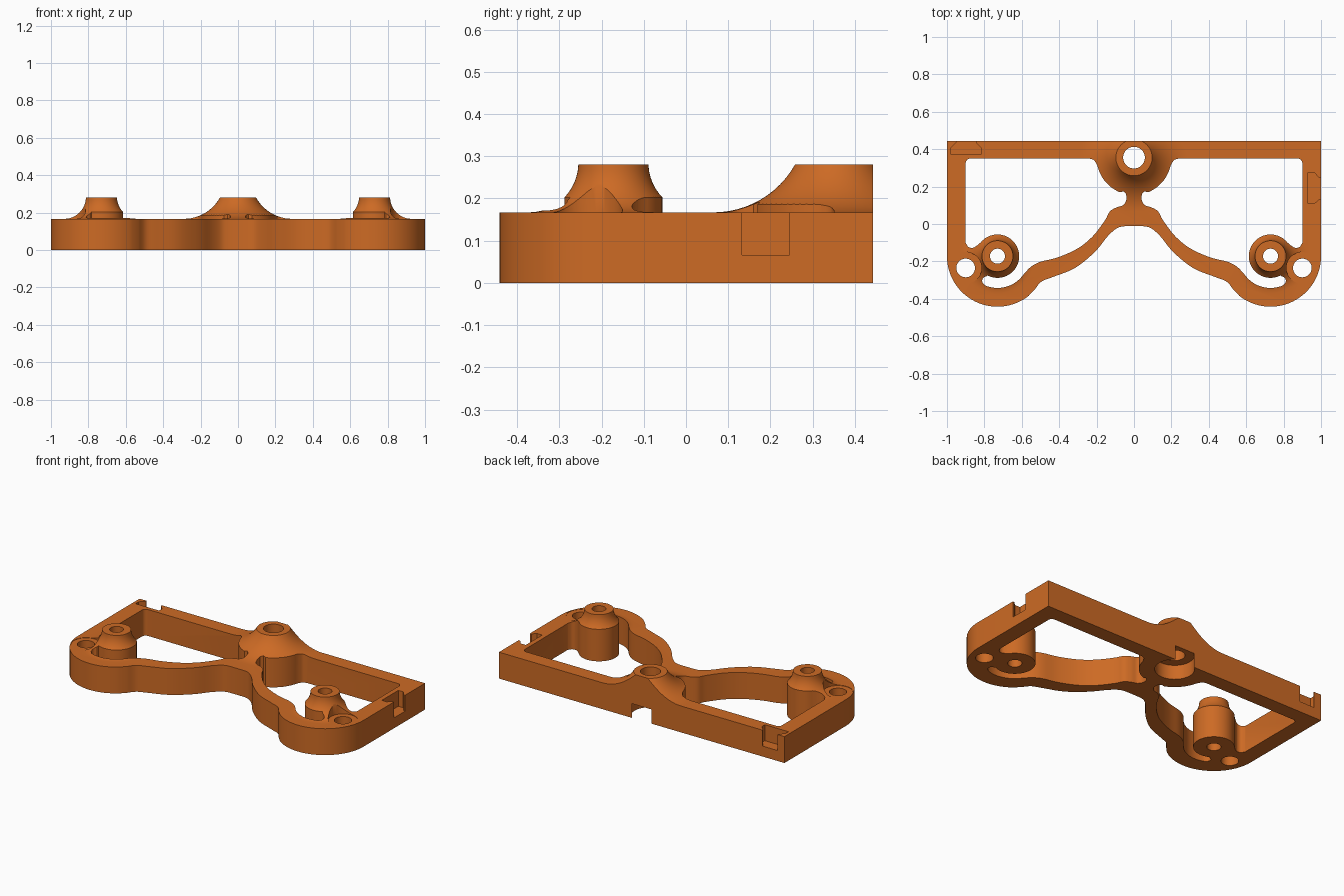
import bpy, bmesh, math
from mathutils import Vector

if "Cube" in bpy.data.objects:
    bpy.data.objects.remove(bpy.data.objects["Cube"])

orange = bpy.data.materials.new("orange_plastic")
orange.diffuse_color = (0.61, 0.145, 0.018, 1)
orange.use_nodes = True
orange.node_tree.nodes["Principled BSDF"].inputs["Base Color"].default_value = orange.diffuse_color

TOP, PEAK = 0.167, 0.28          # frame height, boss height
CX, CY = 0.73, -0.172            # corner boss centre
BY = 0.355                       # middle boss y
SX, SY = 0.9, -0.235             # screw hole centre


def finish(name, bm):
    bmesh.ops.recalc_face_normals(bm, faces=bm.faces)
    me = bpy.data.meshes.new(name)
    bm.to_mesh(me)
    bm.free()
    me.materials.append(orange)
    ob = bpy.data.objects.new(name, me)
    bpy.context.collection.objects.link(ob)
    return ob


def prism(name, pts, z0, z1):
    bm = bmesh.new()
    lo = [bm.verts.new((x, y, z0)) for x, y in pts]
    hi = [bm.verts.new((x, y, z1)) for x, y in pts]
    bm.faces.new(lo)
    bm.faces.new(hi)
    n = len(pts)
    for i in range(n):
        j = (i + 1) % n
        bm.faces.new((lo[i], lo[j], hi[j], hi[i]))
    return finish(name, bm)


def arc(cx, cy, r, a0, a1, n=24):
    return [(cx + r * math.cos(math.radians(a0 + (a1 - a0) * i / n)),
             cy + r * math.sin(math.radians(a0 + (a1 - a0) * i / n))) for i in range(n + 1)]


def disc(name, x, y, r, z0, z1):
    return prism(name, arc(x, y, r, 0, 360, 48)[:-1], z0, z1)


def smooth(pts, n=5):
    """Curve through all the given points."""
    p = [Vector(q) for q in [pts[0]] + pts + [pts[-1]]]
    out = []
    for i in range(1, len(p) - 2):
        a, b, c, d = p[i - 1:i + 3]
        for k in range(n):
            t = k / n
            v = 0.5 * (2 * b + (c - a) * t + (2 * a - 5 * b + 4 * c - d) * t * t
                       + (3 * b - a - 3 * c + d) * t ** 3)
            out.append((v.x, v.y))
    return out + [tuple(pts[-1])]


def flare(name, cx, cy, r_top, r_foot, seg=72, n=12):
    """Boss with a concave circular skirt that meets the frame tangentially."""
    h, run = PEAK - TOP, r_foot - r_top
    R = (run * run + h * h) / (2 * h)
    a_end = math.asin(min(1, run / R))
    prof = [(r_foot - R * math.sin(a_end * i / n), TOP + R - R * math.cos(a_end * i / n))
            for i in range(n + 1)]
    prof[-1] = (r_top, PEAK)
    prof.insert(0, (r_foot, 0.1))
    bm = bmesh.new()
    rings = [[bm.verts.new((cx + r * math.cos(2 * math.pi * k / seg),
                            cy + r * math.sin(2 * math.pi * k / seg), z)) for k in range(seg)]
             for r, z in prof]
    for a, b in zip(rings, rings[1:]):
        for k in range(seg):
            j = (k + 1) % seg
            bm.faces.new((a[k], a[j], b[j], b[k]))
    bm.faces.new(rings[0])
    bm.faces.new(rings[-1])
    return finish(name, bm)


def boolean(ob, tool, op):
    m = ob.modifiers.new("bool", 'BOOLEAN')
    m.operation, m.solver, m.object = op, 'EXACT', tool
    bpy.context.view_layer.objects.active = ob
    bpy.ops.object.modifier_apply(modifier=m.name)
    bpy.data.objects.remove(tool, do_unlink=True)


def mirror(pts):
    return [(-x, y) for x, y in pts]


# Outer outline, right half from the back centre to the front centre
half = [(1, 0.443)] + arc(CX, CY, 0.27, 0, -128, 40)
half += smooth([(0.53, -0.35), (0.495, -0.308), (0.433, -0.283), (0.315, -0.235), (0.21, -0.15),
                (0.14, -0.065), (0.09, -0.022), (0.05, -0.012)])
frame = prism("bracket_frame", half + mirror(half)[::-1], 0, 0.4)

# Window on each side, running around the bosses
window = smooth([(0.042, 0.16), (0.042, 0.125), (0.06, 0.1), (0.095, 0.088), (0.13, 0.066),
                 (0.155, 0.02), (0.22, -0.065), (0.3, -0.13), (0.406, -0.178), (0.5, -0.202),
                 (0.55, -0.228), (0.586, -0.264)])
window += arc(CX, CY, 0.17, 216, 292, 20)
window += arc(0.79, -0.303, 0.022, -50, 90, 8)
window += arc(CX, CY, 0.116, 298, 40, 48)
window += smooth([(0.835, -0.112), (0.86, -0.127), (0.885, -0.123), (0.9, -0.1)])
window += arc(0.875, 0.325, 0.025, 0, 90, 6)
window += smooth([(0.24, 0.35), (0.215, 0.342), (0.2, 0.32)])
window += arc(0, BY, 0.2, -14, -68, 20)
window += [(0.056, 0.175)]
boolean(frame, prism("window_r", window, -0.1, 0.5), 'DIFFERENCE')
boolean(frame, prism("window_l", mirror(window), -0.1, 0.5), 'DIFFERENCE')

# Height envelope: flat slab with three flared bosses
envelope = prism("envelope", [(-1.2, -0.6), (1.2, -0.6), (1.2, 0.8), (-1.2, 0.8)], -0.1, TOP)
boolean(envelope, flare("middle_boss", 0, BY, 0.097, 0.29), 'UNION')
for s in (-1, 1):
    boolean(envelope, flare("corner_boss", s * CX, CY, 0.083, 0.2), 'UNION')
boolean(frame, envelope, 'INTERSECT')

# Bores, screw holes and their head clearances
for s in (-1, 1):
    boolean(frame, disc("boss_bore", s * CX, CY, 0.04, -0.1, 0.5), 'DIFFERENCE')
    boolean(frame, disc("screw_head", s * SX, SY, 0.085, TOP - 0.002, 0.5), 'DIFFERENCE')
    boolean(frame, disc("screw_hole", s * SX, SY, 0.05, -0.1, 0.5), 'DIFFERENCE')
boolean(frame, disc("middle_bore", 0, BY, 0.058, -0.1, 0.5), 'DIFFERENCE')
boolean(frame, disc("middle_recess", 0, BY, 0.112, -0.1, 0.09), 'DIFFERENCE')

# Tapered notches in the right wall and the back wall
side = [(0.93, 0.11), (0.965, 0.11), (0.99, 0.133), (1.1, 0.133),
        (1.1, 0.245), (0.99, 0.245), (0.965, 0.275), (0.93, 0.275)]
back = [(-0.98, 0.375), (-0.815, 0.375), (-0.815, 0.405), (-0.845, 0.435),
        (-0.845, 0.55), (-0.95, 0.55), (-0.95, 0.435), (-0.98, 0.405)]
for pts in (side, back):
    boolean(frame, prism("notch", pts, 0.066, 0.5), 'DIFFERENCE')

# Smooth the curved walls, keep edges sharp
bpy.ops.object.select_all(action='DESELECT')
frame.select_set(True)
bpy.context.view_layer.objects.active = frame
bpy.ops.object.shade_smooth_by_angle(angle=math.radians(30))
